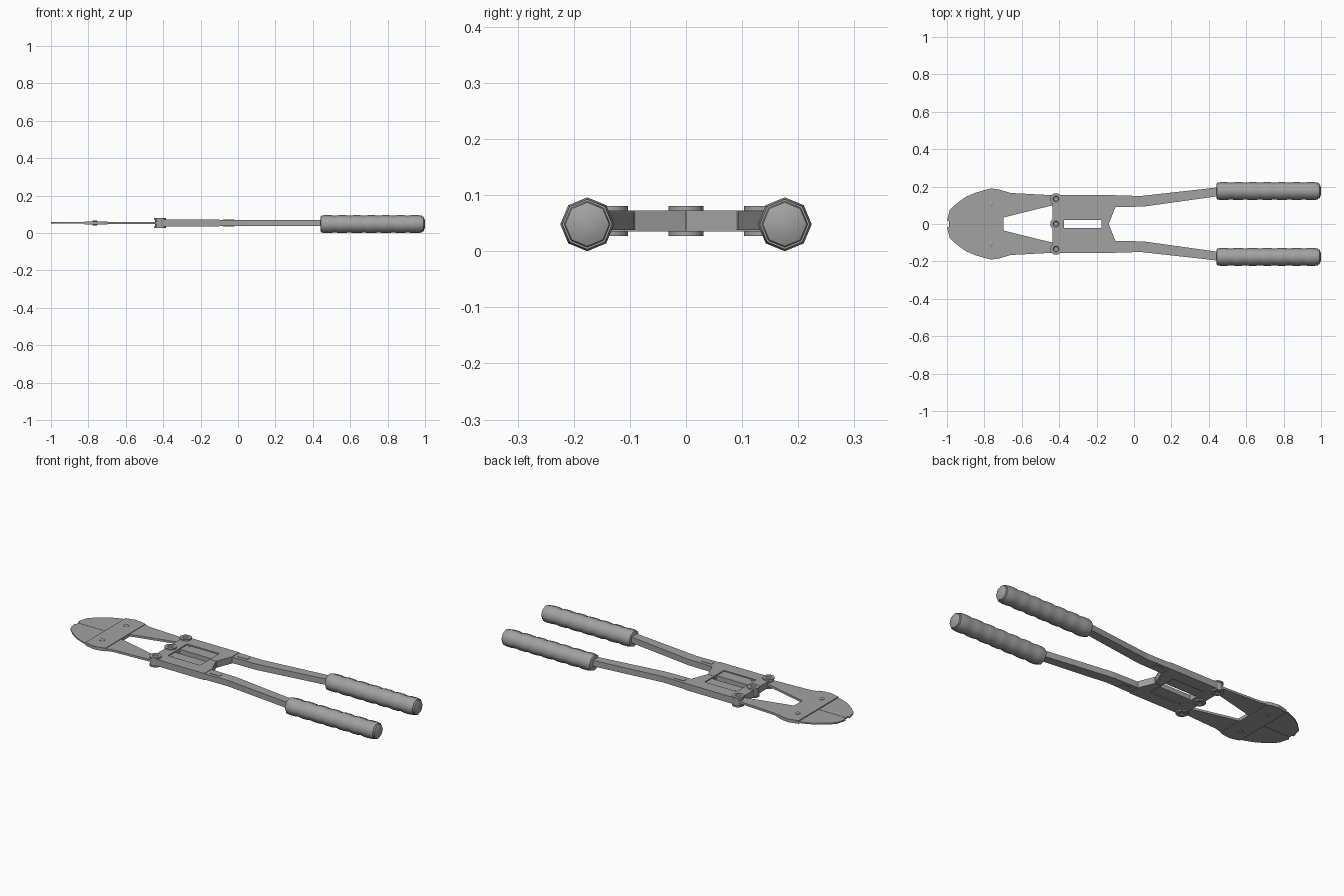
import bpy, bmesh, math
from mathutils import Matrix, Vector

cube = bpy.data.objects.get("Cube")
if cube:
    bpy.data.objects.remove(cube)

MID = 0.054      # height of the flat mechanism's middle plane
GRIP_R = 0.048

steel = bpy.data.materials.new("grey_steel")
steel.use_nodes = True
grey = (0.36, 0.36, 0.36, 1)
steel.diffuse_color = grey
steel.node_tree.nodes["Principled BSDF"].inputs["Base Color"].default_value = grey


def finish(name, bm, smooth_angle=None):
    bmesh.ops.recalc_face_normals(bm, faces=bm.faces)
    mesh = bpy.data.meshes.new(name)
    bm.to_mesh(mesh)
    bm.free()
    mesh.materials.append(steel)
    if smooth_angle:
        mesh.polygons.foreach_set("use_smooth", [True] * len(mesh.polygons))
        mesh.set_sharp_from_angle(angle=math.radians(smooth_angle))
    obj = bpy.data.objects.new(name, mesh)
    bpy.context.collection.objects.link(obj)
    return obj


def plate_pair(name, outline, half):
    """Flat plate from a top outline, made for the left and right side."""
    for side, s in (("left", 1), ("right", -1)):
        bm = bmesh.new()
        face = bm.faces.new([bm.verts.new((x, s * y, MID - half)) for x, y in outline])
        ext = bmesh.ops.extrude_face_region(bm, geom=[face])["geom"]
        verts = [v for v in ext if isinstance(v, bmesh.types.BMVert)]
        bmesh.ops.translate(bm, verts=verts, vec=(0, 0, 2 * half))
        finish(f"{side}_{name}", bm)


def lathe(name, profile, sides, matrix, angle):
    """Turned part from (radius, height) points around the z axis."""
    bm = bmesh.new()
    rings = []
    for r, h in profile:
        rings.append([bm.verts.new((r * math.cos(a), r * math.sin(a), h))
                      for a in (math.tau * i / sides for i in range(sides))])
    for low, high in zip(rings, rings[1:]):
        for i in range(sides):
            j = (i + 1) % sides
            bm.faces.new((low[i], low[j], high[j], high[i]))
    bm.faces.new(rings[0])
    bm.faces.new(rings[-1])
    bm.transform(matrix)
    return finish(name, bm, angle)


# Cutting blades: thin, rounded, meeting on the centre line
plate_pair("blade", [(-0.99, 0.001), (-0.988, 0.014), (-1, 0.018), (-0.985, 0.075),
                     (-0.945, 0.113), (-0.9, 0.145), (-0.85, 0.166), (-0.8, 0.182),
                     (-0.8, 0.001)], 0.004)

# Jaw arms running back to the outer bolts
plate_pair("jaw_arm", [(-0.81, 0), (-0.81, 0.179), (-0.76, 0.19), (-0.7, 0.178),
                       (-0.66, 0.166), (-0.4, 0.152), (-0.4, 0.108), (-0.435, 0.1),
                       (-0.697, 0.035), (-0.697, 0)], 0.006)

# Cover plate across both jaws
plate_pair("jaw_cover", [(-0.82, 0), (-0.82, 0.176), (-0.765, 0.19), (-0.72, 0.184),
                         (-0.697, 0.177), (-0.697, 0)], 0.009)

# Body frame, recessed panel and the slot between the panels
plate_pair("body_frame", [(-0.435, 0), (-0.435, 0.155), (-0.1, 0.155), (-0.1, 0.088),
                          (-0.135, 0.001), (-0.175, 0.001), (-0.175, 0.085),
                          (-0.375, 0.085), (-0.375, 0)], 0.0185)
plate_pair("body_panel", [(-0.38, 0.021), (-0.38, 0.09), (-0.17, 0.09),
                          (-0.17, 0.021)], 0.013)

# Handle arms and the small raised tabs on them
plate_pair("handle_arm", [(-0.11, 0.153), (0.04, 0.15), (0.46, 0.197), (0.46, 0.15),
                          (0.05, 0.093), (-0.11, 0.09)], 0.0165)
plate_pair("handle_tab", [(-0.08, 0.11), (-0.08, 0.135), (-0.02, 0.135),
                          (-0.02, 0.11)], 0.0185)

# Pivot bolts: flanged barrel with a dished head
half_bolt = [(0.012, 0.022), (0.016, 0.0265), (0.031, 0.0265), (0.031, 0.019),
             (0.026, 0.019)]
bolt = [(r, -h) for r, h in half_bolt] + half_bolt[::-1]
for name, y in (("left", 0.134), ("centre", 0), ("right", -0.134)):
    lathe(f"{name}_pivot_bolt", bolt, 16, Matrix.Translation((-0.417, y, MID)), 40)

# Small rivets on the jaws and the body
for side, s in (("left", 1), ("right", -1)):
    lathe(f"{side}_jaw_rivet", [(0.01, -0.013), (0.014, -0.011), (0.014, 0.011), (0.01, 0.013)],
          10, Matrix.Translation((-0.765, s * 0.106, MID)), 40)
    lathe(f"{side}_body_rivet", [(0.004, -0.015), (0.004, 0.015)],
          8, Matrix.Translation((-0.355, s * 0.076, MID)), 40)

# Ribbed eight-sided grips with a domed end cap
start, end, ribs = 0.44, 0.985, 7
step = (end - start) / ribs
grip = [(0.036, start), (0.044, start + 0.004)]
for i in range(ribs):
    x = start + i * step
    grip += [(GRIP_R, x + 0.3 * step), (GRIP_R, x + 0.7 * step), (0.0445, x + step)]
grip += [(0.041, end), (0.039, end + 0.007), (0.025, end + 0.013), (0.008, end + 0.015)]
for side, s in (("left", 1), ("right", -1)):
    place = Matrix.Translation(Vector((0, s * 0.176, GRIP_R))) @ Matrix.Rotation(math.pi / 2, 4, "Y")
    lathe(f"{side}_grip", grip, 8, place, 50)
